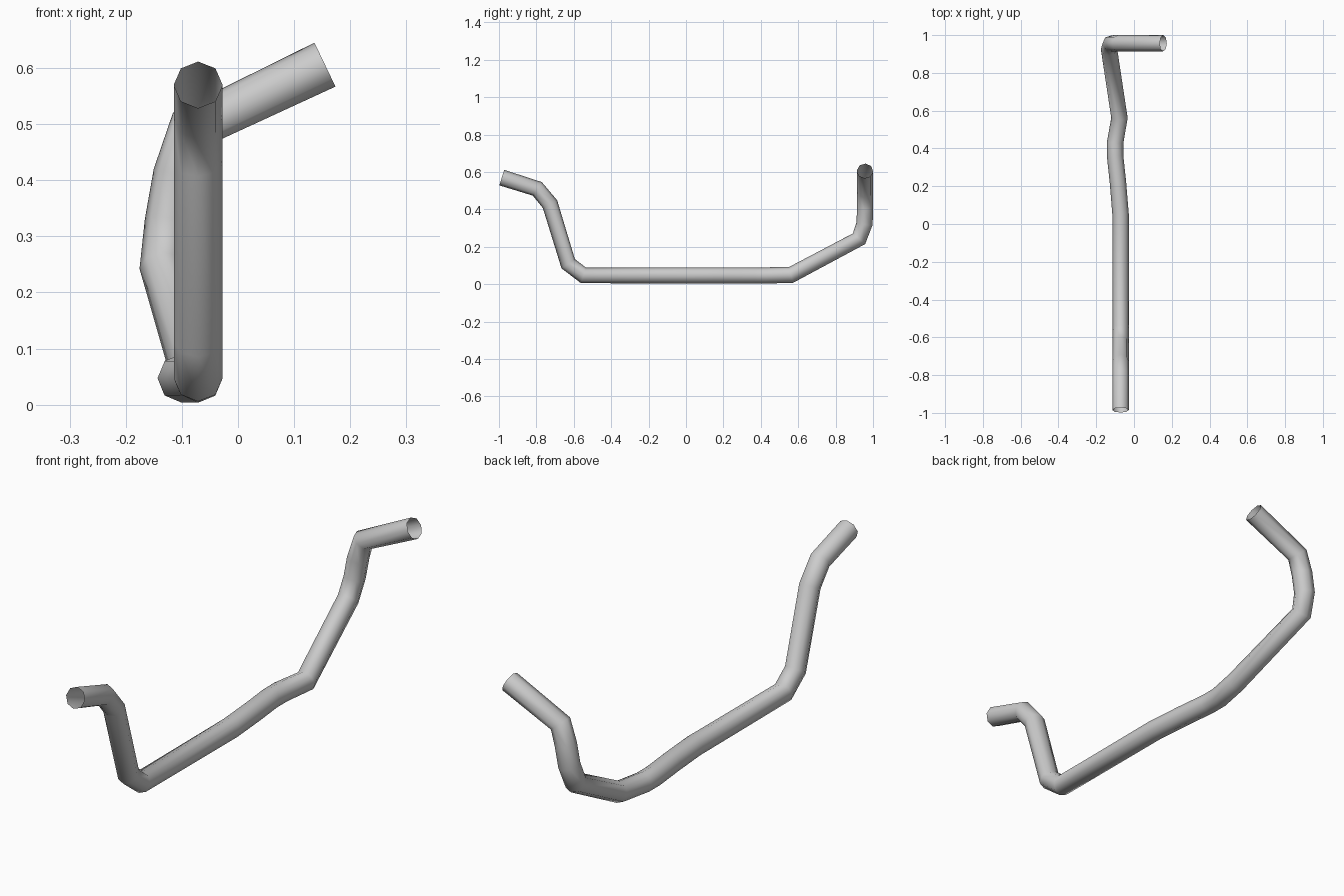
import bpy

# Remove the default cube
cube = bpy.data.objects.get("Cube")
if cube:
    bpy.data.objects.remove(cube, do_unlink=True)

# Plain grey pipe material
GREY = (0.6, 0.6, 0.6, 1.0)
mat = bpy.data.materials.new("light_grey")
mat.use_nodes = True
mat.diffuse_color = GREY
mat.node_tree.nodes["Principled BSDF"].inputs["Base Color"].default_value = GREY

# Centre line of the bent pipe, from the front end to the rear side arm
path = [
    (-0.071, -0.985, 0.570),   # front opening
    (-0.071, -0.795, 0.510),   # front upper bend
    (-0.071, -0.727, 0.428),
    (-0.071, -0.630, 0.110),   # front lower bend
    (-0.071, -0.548, 0.047),
    (-0.071, 0.050, 0.047),    # floor run, with a slight sideways kink
    (-0.085, 0.220, 0.047),
    (-0.100, 0.360, 0.047),
    (-0.100, 0.430, 0.047),
    (-0.077, 0.562, 0.050),    # start of the rear ramp
    (-0.132, 0.925, 0.243),    # rear lower bend
    (-0.123, 0.955, 0.325),
    (-0.108, 0.957, 0.410),
    (-0.083, 0.957, 0.492),    # rear upper bend
    (0.155, 0.957, 0.606),     # side opening
]

# Eight-sided open tube swept along the path
curve = bpy.data.curves.new("bent_pipe_path", "CURVE")
curve.dimensions = "3D"
curve.twist_mode = "MINIMUM"
curve.bevel_depth = 0.0435
curve.bevel_resolution = 2
curve.use_fill_caps = False
spline = curve.splines.new("POLY")
spline.points.add(len(path) - 1)
for point, co in zip(spline.points, path):
    point.co = (*co, 1.0)
curve.materials.append(mat)

pipe = bpy.data.objects.new("bent_pipe", curve)
bpy.context.collection.objects.link(pipe)

# Turn the sweep into a smooth-shaded mesh
bpy.ops.object.select_all(action="DESELECT")
pipe.select_set(True)
bpy.context.view_layer.objects.active = pipe
bpy.ops.object.convert(target="MESH")
bpy.ops.object.shade_smooth()
